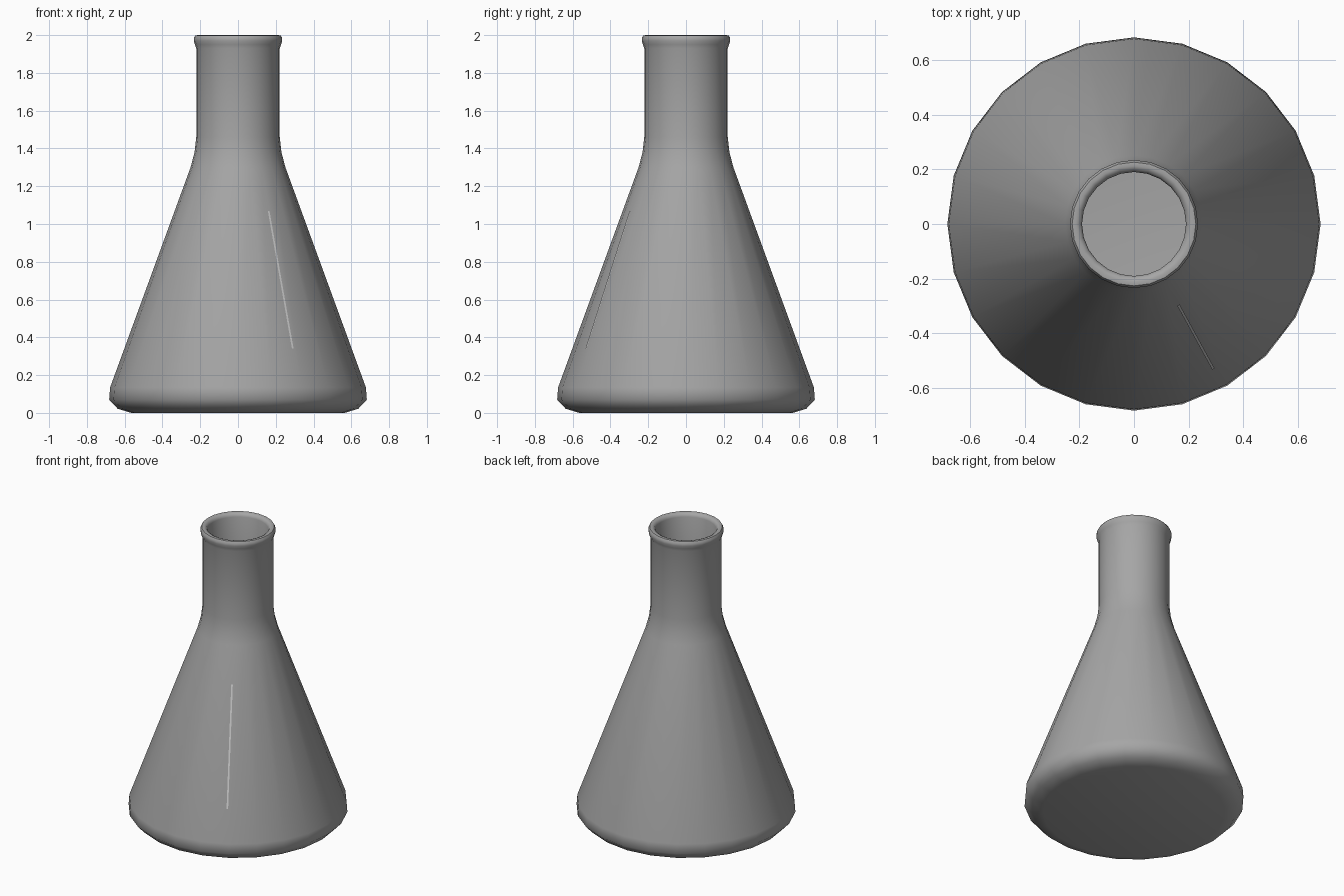
import bpy, bmesh
from math import sin, cos, pi, radians

if "Cube" in bpy.data.objects:
    bpy.data.objects.remove(bpy.data.objects["Cube"])

SIDES = 24


def finish(name, bm, grey):
    mesh = bpy.data.meshes.new(name)
    bm.to_mesh(mesh)
    bm.free()
    mat = bpy.data.materials.new(name + "_colour")
    mat.diffuse_color = (grey, grey, grey, 1)
    mat.use_nodes = True
    mat.node_tree.nodes["Principled BSDF"].inputs["Base Color"].default_value = mat.diffuse_color
    mesh.materials.append(mat)
    obj = bpy.data.objects.new(name, mesh)
    bpy.context.collection.objects.link(obj)
    return obj


def lathe(name, profile, grey):
    """Revolve (radius, z) points around z and cap both ends."""
    bm = bmesh.new()
    rings = [[bm.verts.new((r * cos(2 * pi * i / SIDES), r * sin(2 * pi * i / SIDES), z))
              for i in range(SIDES)] for r, z in profile]
    for a, b in zip(rings, rings[1:]):
        for i in range(SIDES):
            j = (i + 1) % SIDES
            bm.faces.new((a[i], a[j], b[j], b[i]))
    bm.faces.new(rings[0][::-1])
    bm.faces.new(rings[-1])
    return finish(name, bm, grey)


# Flask: outer wall, rolled lip, then inner wall down to the inner floor
outer = [(0.565, 0.0), (0.637, 0.022), (0.682, 0.07), (0.677, 0.135),
         (0.251, 1.30), (0.23, 1.38), (0.221, 1.46), (0.221, 1.93)]
lip = [(0.228, 1.95), (0.234, 1.97), (0.234, 1.985), (0.226, 1.998), (0.212, 2.0),
       (0.197, 1.993), (0.19, 1.975)]
inner = [(0.19, 1.46), (0.2, 1.37), (0.222, 1.29), (0.645, 0.13),
         (0.648, 0.075), (0.61, 0.045), (0.55, 0.03)]
flask = lathe("flask", outer + lip + inner, 0.38)
bpy.context.view_layer.objects.active = flask
flask.select_set(True)
bpy.ops.object.shade_smooth_by_angle(angle=radians(50))

# Printed scale line running up the cone
angle = radians(-61.3)
bm = bmesh.new()
quad = []
for r, z, side in ((0.604, 0.34, -1), (0.604, 0.34, 1), (0.338, 1.07, 1), (0.338, 1.07, -1)):
    w = 0.005 * side
    quad.append(bm.verts.new((r * cos(angle) - w * sin(angle),
                              r * sin(angle) + w * cos(angle), z)))
bm.faces.new(quad)
finish("scale_line", bm, 0.8)
